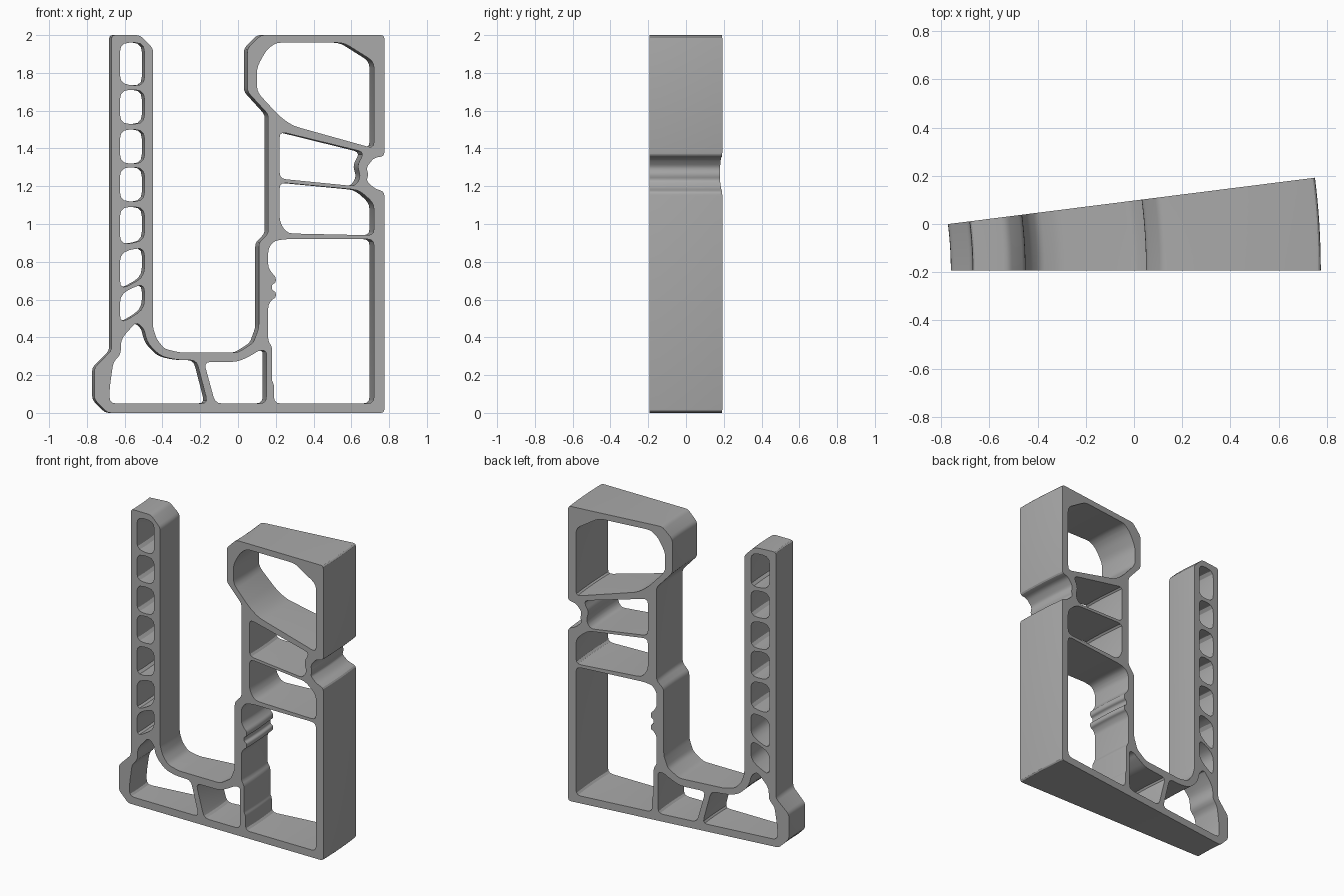
import bpy
import bmesh
from math import radians, cos, sin
from mathutils import Vector

default_cube = bpy.data.objects.get("Cube")
if default_cube:
    bpy.data.objects.remove(default_cube, do_unlink=True)

# The part is one sector of a ring: a flat section swept about a vertical axis
AXIS_X, FRONT_Y = -2.289, -0.192
SWEEP_ANGLE = radians(7.2)
SWEEP_STEPS = 8
CORNER_STEPS = 3


def rounded(points, cut):
    """Round each corner of a closed outline; points are in hundredths of a unit."""
    corners = [Vector(point) / 100 for point in points]
    result = []
    for index, corner in enumerate(corners):
        to_previous = corners[index - 1] - corner
        to_following = corners[(index + 1) % len(corners)] - corner
        size = min(cut, to_previous.length * 0.45, to_following.length * 0.45)
        start = corner + to_previous.normalized() * size
        end = corner + to_following.normalized() * size
        for step in range(CORNER_STEPS + 1):
            t = step / CORNER_STEPS
            result.append(start * (1 - t) ** 2 + corner * 2 * t * (1 - t) + end * t ** 2)
    return result


def sweep_point(point, angle):
    """Place a section point (radial, height) at an angle around the axis."""
    radius = point.x - AXIS_X
    return (AXIS_X + radius * cos(angle), FRONT_Y + radius * sin(angle), point.y)


def sweep_section(name, loops, material):
    """Fill a section with holes, sweep it and close both ends."""
    bm = bmesh.new()
    first_edges = []
    last_of = {}
    for loop in loops:
        rings = []
        for step in range(SWEEP_STEPS + 1):
            angle = SWEEP_ANGLE * step / SWEEP_STEPS
            rings.append([bm.verts.new(sweep_point(point, angle)) for point in loop])
        count = len(loop)
        for index in range(count):
            following = (index + 1) % count
            first_edges.append(bm.edges.new((rings[0][index], rings[0][following])))
            last_of[rings[0][index]] = rings[-1][index]
        for near, far in zip(rings, rings[1:]):
            for index in range(count):
                following = (index + 1) % count
                bm.faces.new((near[index], near[following], far[following], far[index]))
    # Front end cap, then the matching back end cap
    filled = bmesh.ops.triangle_fill(bm, edges=first_edges, use_beauty=True, normal=(0, -1, 0))
    caps = [item for item in filled["geom"] if isinstance(item, bmesh.types.BMFace)]
    for face in caps:
        bm.faces.new([last_of[vert] for vert in reversed(face.verts)])
    bmesh.ops.recalc_face_normals(bm, faces=bm.faces[:])
    mesh = bpy.data.meshes.new(name)
    bm.to_mesh(mesh)
    bm.free()
    mesh.materials.append(material)
    part = bpy.data.objects.new(name, mesh)
    bpy.context.collection.objects.link(part)
    bpy.ops.object.select_all(action="DESELECT")
    part.select_set(True)
    bpy.context.view_layer.objects.active = part
    bpy.ops.object.shade_smooth_by_angle(angle=radians(25))
    return part


def flat_material(name, colour):
    material = bpy.data.materials.new(name)
    material.use_nodes = True
    material.diffuse_color = colour
    material.node_tree.nodes["Principled BSDF"].inputs["Base Color"].default_value = colour
    return material


# Outer silhouette: foot, slim column, channel floor, tall box column with a notch
outer_outline = [
    (-76, 24), (-67, 33), (-67, 200), (-52, 200), (-45, 193), (-45, 45),
    (-43, 39), (-39, 34), (-31, 32), (0, 32), (8, 37), (11, 45), (11, 90),
    (16, 95), (16, 158), (5, 170), (5, 193), (12, 200), (77.5, 200),
    (77.5, 136), (72, 135), (68, 130), (69, 126), (68, 123), (72, 119),
    (77.5, 117), (77.5, 0), (-69, 0), (-76, 7),
]

# Chambers of the tall box column, from the top down
head_chamber = [
    (20, 196), (56, 196), (72, 186), (72, 140), (29, 152), (22, 157),
    (10, 170), (10, 183), (15, 192),
]
notch_chamber = [(22, 149), (67, 138), (63, 131), (65, 125), (62, 120), (22, 124)]
middle_chamber = [
    (22, 122), (64, 118), (72, 111), (72, 94), (26, 95), (22, 101),
]
main_chamber = [
    (25, 92), (72, 92), (72, 5), (19, 5), (19, 15), (18, 17), (18, 35),
    (16, 38), (16, 57), (18, 60), (20, 61), (20, 64), (18, 65), (18, 68),
    (20, 69), (20, 72), (18, 74), (16, 77), (16, 87), (19, 91),
]

# Chambers under the channel floor and inside the foot
floor_chamber = [
    (-18, 27), (0, 27), (8, 31), (11, 33), (15, 33), (15, 5), (-12, 5),
]
foot_chamber = [
    (-54, 48), (-50, 45), (-48, 37), (-41, 30), (-32, 28), (-22, 28),
    (-16, 5), (-68, 5), (-68, 13), (-66, 27), (-62, 31), (-62, 39),
]

# Ladder of small windows: left top, right top, right bottom, left bottom heights
ladder_heights = [
    (196, 196, 173, 174), (171, 171, 153, 153), (150, 150, 132, 132),
    (130, 130, 112, 112), (109, 109, 91, 89), (85, 88, 72, 65), (63, 69, 55, 47),
]
ladder_left, ladder_right = -62.5, -49.5
ladder_sides = (ladder_left, ladder_right, ladder_right, ladder_left)

section = [rounded(outer_outline, 0.02)]
for chamber in (head_chamber, notch_chamber, middle_chamber,
                main_chamber, floor_chamber, foot_chamber):
    section.append(rounded(chamber, 0.035))
for heights in ladder_heights:
    section.append(rounded(list(zip(ladder_sides, heights)), 0.05))

grey = flat_material("plain grey", (0.4, 0.4, 0.4, 1))
sweep_section("ring_sector_frame", section, grey)
